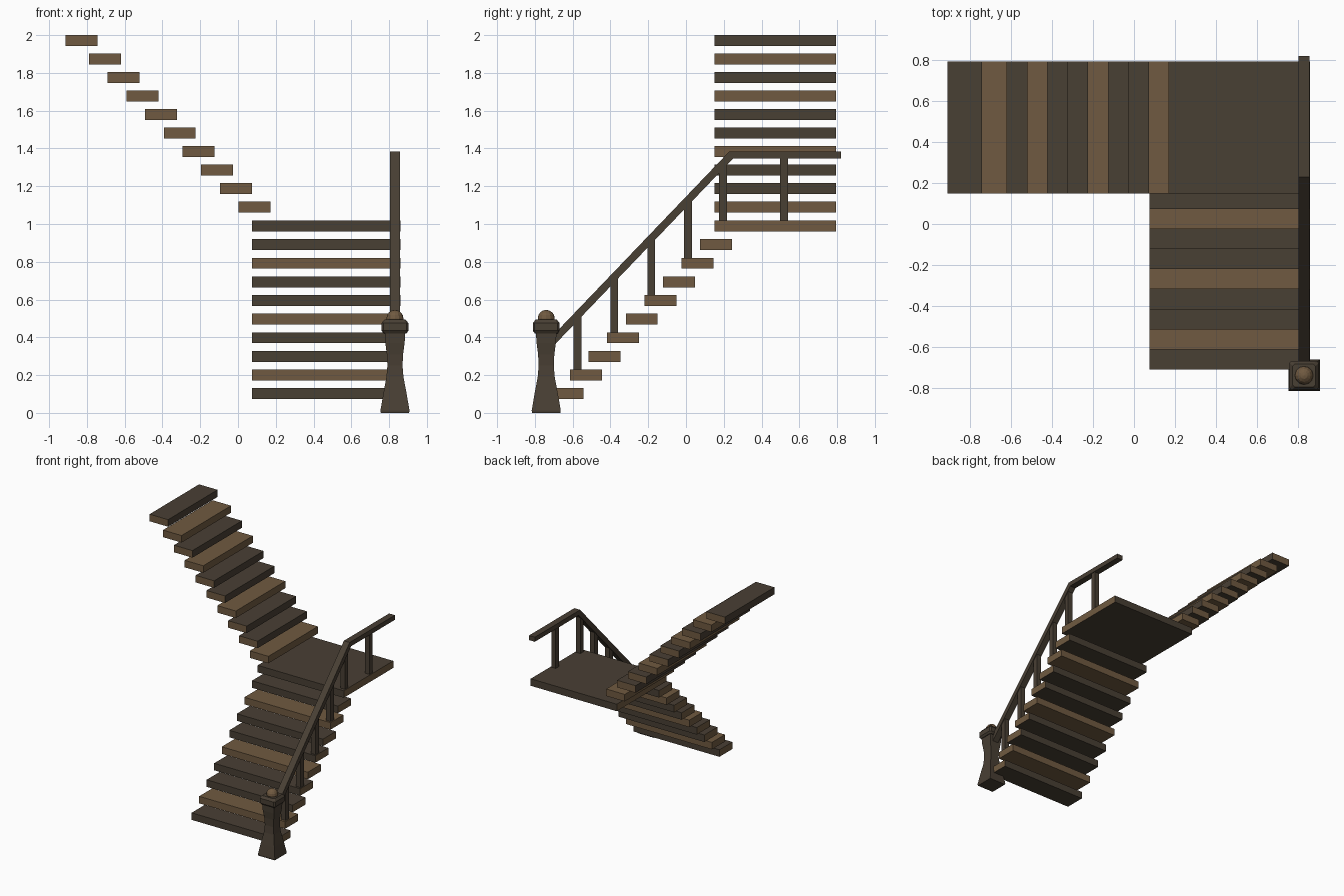
import bpy, bmesh, math
from mathutils import Vector

if "Cube" in bpy.data.objects:
    bpy.data.objects.remove(bpy.data.objects["Cube"])


def material(name, rgb):
    m = bpy.data.materials.new(name)
    m.diffuse_color = (*rgb, 1)
    m.use_nodes = True
    m.node_tree.nodes["Principled BSDF"].inputs["Base Color"].default_value = m.diffuse_color
    return m


DARK = material("dark wood", (0.066, 0.050, 0.034))
BROWN = material("light brown wood", (0.162, 0.102, 0.052))


def finish(name, bm, mats):
    bmesh.ops.recalc_face_normals(bm, faces=bm.faces[:])
    me = bpy.data.meshes.new(name)
    bm.to_mesh(me)
    bm.free()
    for m in mats:
        me.materials.append(m)
    ob = bpy.data.objects.new(name, me)
    bpy.context.collection.objects.link(ob)
    return ob


def plank(name, lo, hi, mat, end_axis):
    """Box whose two end-grain faces along end_axis are light brown."""
    bm = bmesh.new()
    bmesh.ops.create_cube(bm, size=1)
    lo, hi = Vector(lo), Vector(hi)
    for v in bm.verts:
        v.co = Vector([lo[k] if v.co[k] < 0 else hi[k] for k in range(3)])
    bm.normal_update()
    for f in bm.faces:
        f.material_index = int(abs(f.normal[end_axis]) > 0.5)
    return finish(name, bm, [mat, BROWN])


def extrude_yz(name, pts, x0, x1, mat):
    """Extrude a y-z outline along x."""
    bm = bmesh.new()
    face = bm.faces.new([bm.verts.new((x0, y, z)) for y, z in pts])
    r = bmesh.ops.extrude_face_region(bm, geom=[face])
    for v in r["geom"]:
        if isinstance(v, bmesh.types.BMVert):
            v.co.x = x1
    return finish(name, bm, [mat])


def square_loft(name, cx, cy, profile, mat, chamfer=0.0):
    """Stack of (chamfered) square rings given as (z, half width)."""
    bm = bmesh.new()
    rings = []
    for z, h in profile:
        c = h - chamfer
        pts = [(h, c), (c, h), (-c, h), (-h, c), (-h, -c), (-c, -h), (c, -h), (h, -c)]
        if not chamfer:
            pts = [(h, h), (-h, h), (-h, -h), (h, -h)]
        rings.append([bm.verts.new((cx + x, cy + y, z)) for x, y in pts])
    for a, b in zip(rings, rings[1:]):
        n = len(a)
        for i in range(n):
            bm.faces.new((a[i], a[(i + 1) % n], b[(i + 1) % n], b[i]))
    bm.faces.new(rings[0])
    bm.faces.new(rings[-1])
    return finish(name, bm, [mat])


RISE, THICK, DEPTH = 0.0986, 0.058, 0.169
X0, X1, Y0, Y1 = 0.075, 0.86, 0.15, 0.795

# lower flight, climbing towards the back
for i in range(9):
    y, z = -0.712 + 0.0983 * i, 0.073 + RISE * i
    plank(f"lower_step_{i + 1}", (X0, y, z), (X1, y + DEPTH, z + THICK),
          BROWN if i % 3 == 1 else DARK, 0)

# landing
LAND = 1.018
plank("landing", (X0, Y0, LAND - THICK), (X1, Y1, LAND), DARK, 0)

# upper flight, climbing to the left
for i in range(10):
    x = 0.003 - 0.099 * i - (0.024 if i == 9 else 0)
    z = 1.060 + 0.0980 * i
    plank(f"upper_step_{i + 1}", (x, Y0, z), (x + DEPTH, Y1, z + THICK),
          BROWN if i in (0, 3, 6, 8) else DARK, 1)

# handrail: sloped run and level run
SLOPE = (1.385 - 0.43) / (0.23 + 0.685)


def rail_top(y):
    return min(1.385, 0.43 + SLOPE * (y + 0.685))


extrude_yz("handrail", [(-0.71, rail_top(-0.71)), (0.23, 1.385), (0.82, 1.385),
                        (0.82, 1.347), (0.249, 1.347), (-0.71, rail_top(-0.71) - 0.058)],
           0.805, 0.858, DARK)

# balusters, cut to the slope of the rail
foot = [0.073 + THICK + RISE * i for i in (1, 3, 5, 7)] + [LAND, LAND]
for n, (y, z) in enumerate(zip((-0.574, -0.38, -0.184, 0.011, 0.196, 0.518), foot)):
    a, b = y - 0.021, y + 0.021
    extrude_yz(f"baluster_{n + 1}",
               [(a, z), (b, z), (b, rail_top(b) - 0.03), (a, rail_top(a) - 0.03)],
               0.811, 0.852, DARK)

# newel post with waisted body, chamfered cap and ball
PX, PY = 0.831, -0.74
square_loft("newel_post", PX, PY,
            [(0.0, 0.075), (0.012, 0.077), (0.10, 0.062), (0.19, 0.045), (0.25, 0.040),
             (0.31, 0.043), (0.37, 0.051), (0.43, 0.055)], DARK)
square_loft("newel_cap", PX, PY,
            [(0.42, 0.060), (0.435, 0.071), (0.475, 0.071), (0.494, 0.056)], DARK, 0.01)
bm = bmesh.new()
bmesh.ops.create_uvsphere(bm, u_segments=12, v_segments=8, radius=0.045)
bmesh.ops.translate(bm, verts=bm.verts[:], vec=(PX, PY, 0.50))
finish("newel_ball", bm, [BROWN])
